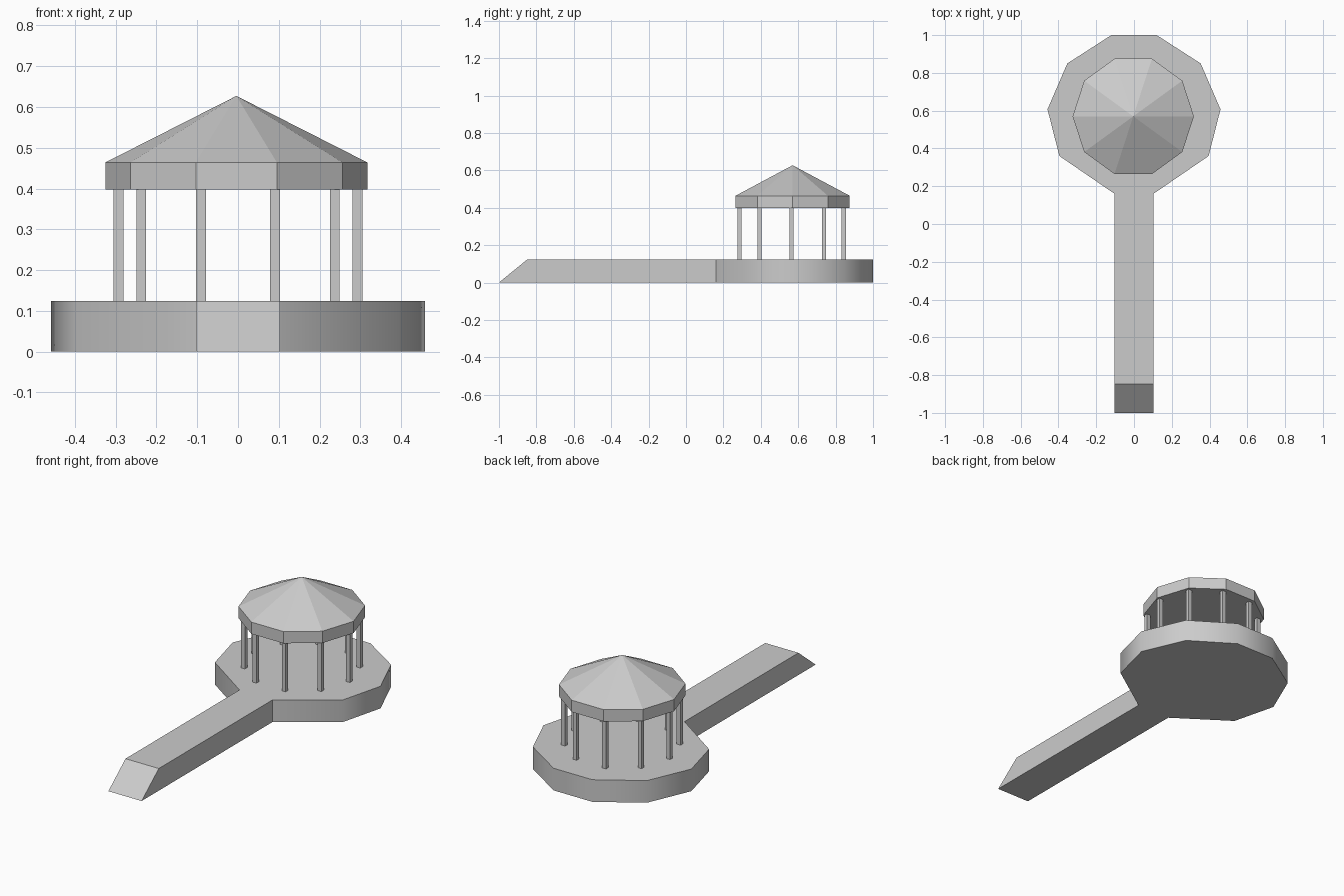
import bpy
import bmesh
from math import cos, sin, tau

cube = bpy.data.objects.get("Cube")
if cube:
    bpy.data.objects.remove(cube, do_unlink=True)

stone = bpy.data.materials.new("pale grey stone")
stone.use_nodes = True
GREY = (0.6, 0.6, 0.6, 1)
stone.diffuse_color = GREY
stone.node_tree.nodes["Principled BSDF"].inputs["Base Color"].default_value = GREY

SIDES = 10
DECK_Z, EAVE_Z, BRIM_Z, APEX_Z = 0.124, 0.398, 0.464, 0.627


def finish(bm, name):
    bmesh.ops.recalc_face_normals(bm, faces=bm.faces)
    mesh = bpy.data.meshes.new(name)
    bm.to_mesh(mesh)
    bm.free()
    mesh.materials.append(stone)
    obj = bpy.data.objects.new(name, mesh)
    bpy.context.collection.objects.link(obj)
    return obj


def ring(radius, cx, cy):
    angles = [tau * i / SIDES for i in range(SIDES)]
    return [(cx + radius * cos(a), cy + radius * sin(a)) for a in angles]


# Deck: rounded platform and straight walkway in one mirrored outline
half = [(0.103, -1), (0.103, 0.16), (0.395, 0.36),
        (0.458, 0.607), (0.353, 0.85), (0.12, 1)]
outline = half + [(-x, y) for x, y in reversed(half)]
bm = bmesh.new()
low = [bm.verts.new((x, y, 0)) for x, y in outline]
# The walkway's front end slopes back into a ramp
high = [bm.verts.new((x, max(y, -0.848), DECK_Z)) for x, y in outline]
bm.faces.new(low)
bm.faces.new(high)
for i in range(len(outline)):
    j = (i + 1) % len(outline)
    wall = bm.faces.new((low[i], low[j], high[j], high[i]))
    # Only the walls of the round platform are smooth
    wall.smooth = min(v.co.y for v in wall.verts) > 0
finish(bm, "platform_and_walkway")

# Roof: fascia band with a low pyramid on top
bm = bmesh.new()
center = (-0.004, 0.57)
eave = [bm.verts.new((x, y, EAVE_Z)) for x, y in ring(0.321, *center)]
brim = [bm.verts.new((x, y, BRIM_Z)) for x, y in ring(0.321, *center)]
apex = bm.verts.new((*center, APEX_Z))
bm.faces.new(eave)
for i in range(SIDES):
    j = (i + 1) % SIDES
    bm.faces.new((eave[i], eave[j], brim[j], brim[i]))
    bm.faces.new((brim[i], brim[j], apex))
finish(bm, "roof")

# Square columns, one under each roof corner
for n, (x, y) in enumerate(ring(0.293, 0, 0.565), 1):
    bm = bmesh.new()
    bmesh.ops.create_cube(bm, size=1)
    bmesh.ops.scale(bm, vec=(0.024, 0.022, EAVE_Z - DECK_Z), verts=bm.verts)
    column = finish(bm, f"column_{n}")
    column.location = (x, y, (EAVE_Z + DECK_Z) / 2)
